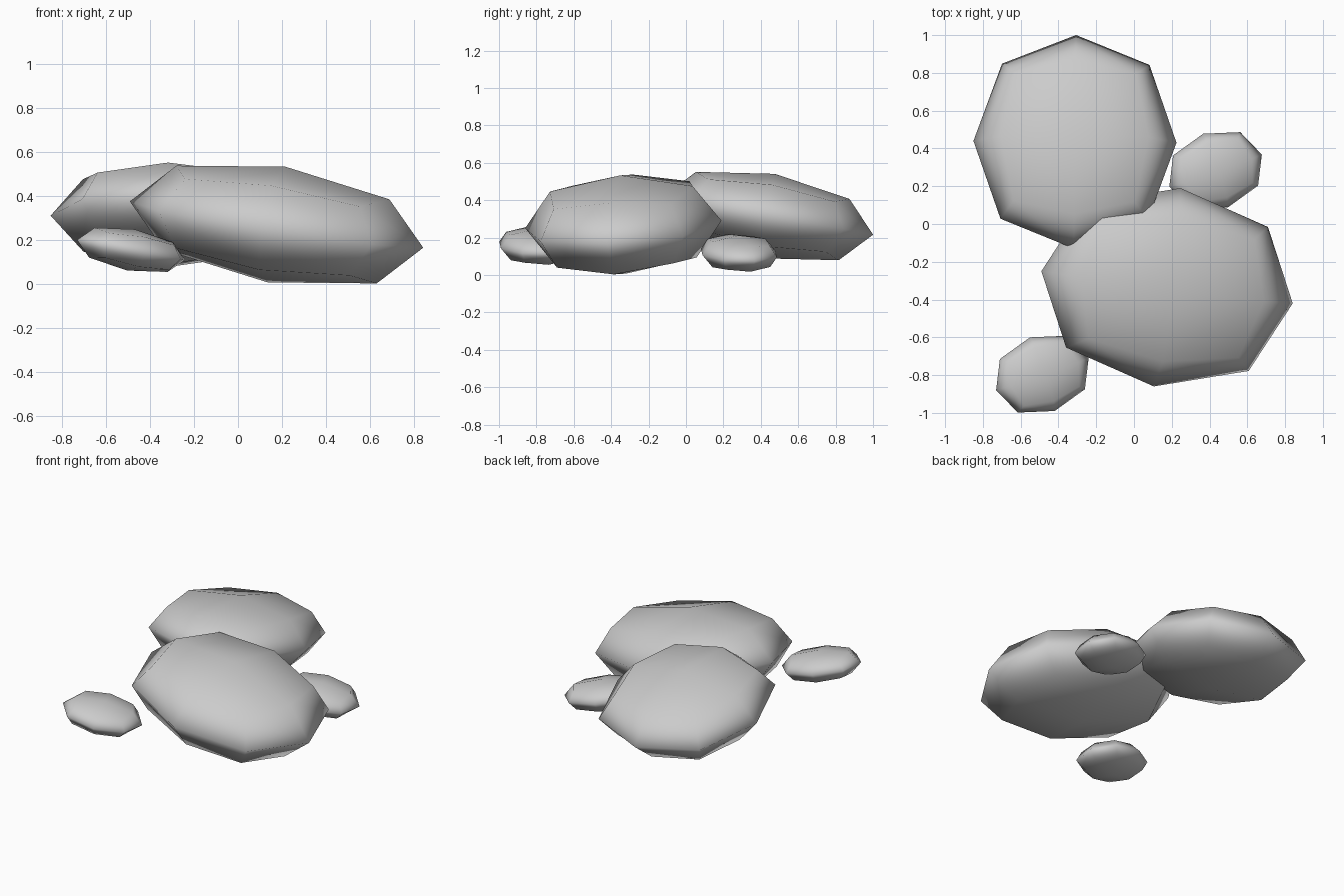
import bpy
from math import radians

if "Cube" in bpy.data.objects:
    bpy.data.objects.remove(bpy.data.objects["Cube"])

LIMIT = 0.8395  # face-centre shrink of a level 1 subdivided cube


def pebble(name, centre, radii, tilt):
    """Flattened low-poly stone: a stretched cube rounded by one subdivision."""
    bpy.ops.mesh.primitive_cube_add(size=2, location=centre,
                                    rotation=[radians(a) for a in tilt])
    stone = bpy.context.object
    stone.name = name
    stone.scale = [r / LIMIT for r in radii]
    rounding = stone.modifiers.new("rounding", 'SUBSURF')
    rounding.levels = rounding.render_levels = 1
    bpy.ops.object.shade_smooth()
    return stone


# Two large stones leaning together
pebble("large_front_stone", (0.175, -0.335, 0.27), (0.679, 0.53, 0.266), (2.2, 8.9, -7.3))
pebble("large_back_stone", (-0.3125, 0.435, 0.315), (0.5375, 0.574, 0.229), (-10, -0.5, -0.5))

# Two matching small stones at the sides
for name, centre in (("small_front_stone", (-0.485, -0.795, 0.155)),
                     ("small_back_stone", (0.432, 0.283, 0.118))):
    pebble(name, centre, (0.263, 0.206, 0.095), (3.4, 9.85, 19.1))
